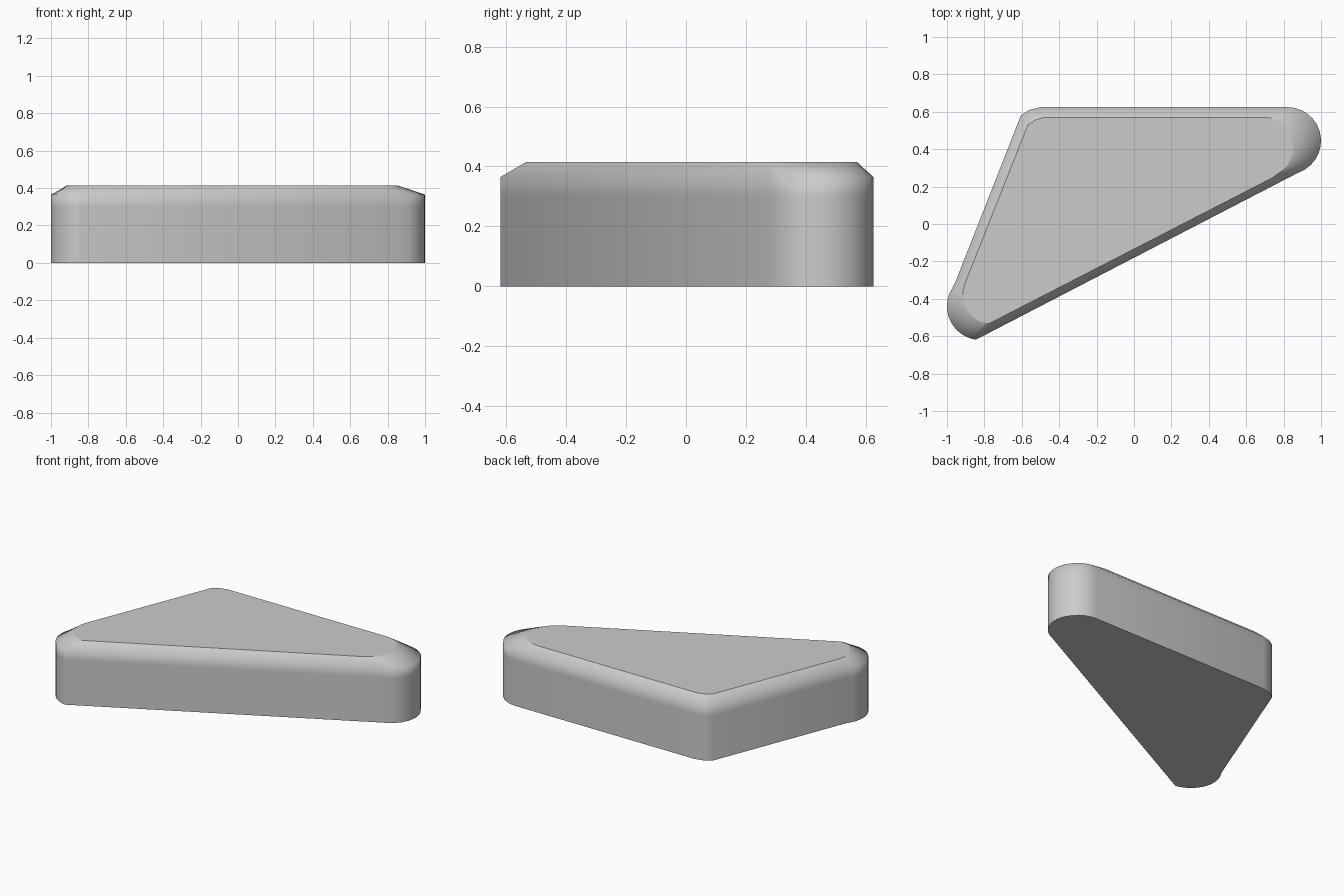
import bpy, bmesh
from math import cos, sin, radians

if "Cube" in bpy.data.objects:
    bpy.data.objects.remove(bpy.data.objects["Cube"])


def arc(cx, cy, rx, ry, a0, a1, n=12):
    angles = [radians(a0 + (a1 - a0) * i / n) for i in range(n + 1)]
    return [(cx + rx * cos(a), cy + ry * sin(a)) for a in angles]


# Plan outlines, point for point: back-left corner, left cap, right cap
outer = ([(-0.50, 0.625), (-0.56, 0.61), (-0.605, 0.58), (-0.955, -0.31)]
         + arc(-0.82, -0.44, 0.18, 0.18, 150, 262)
         + [(0.86, 0.265)]
         + arc(0.82, 0.445, 0.18, 0.18, -58, 90))
inner = ([(-0.48, 0.57), (-0.525, 0.557), (-0.567, 0.53), (-0.905, -0.32)]
         + arc(-0.755, -0.375, 0.16, 0.16, 174, 262)
         + [(0.74, 0.247)]
         + arc(0.70, 0.41, 0.15, 0.16, -65, 90))

# Straight wall, support loop and sloped rim
bm = bmesh.new()
loops = [[bm.verts.new((x, y, z)) for x, y in pts]
         for pts, z in ((outer, 0), (outer, 0.30), (outer, 0.365), (inner, 0.415))]
n = len(outer)
for low, high in zip(loops, loops[1:]):
    for i in range(n):
        j = (i + 1) % n
        bm.faces.new((low[i], low[j], high[j], high[i]))
bottom = bm.faces.new(loops[0][::-1])
top = bm.faces.new(loops[-1])
bmesh.ops.recalc_face_normals(bm, faces=bm.faces[:])

# Smooth wall blending into the rim, crisp flat faces top and bottom
for f in bm.faces:
    f.smooth = f not in (top, bottom)
for f in (top, bottom):
    for e in f.edges:
        e.smooth = False

mesh = bpy.data.meshes.new("wedge_block")
bm.to_mesh(mesh)
bm.free()
block = bpy.data.objects.new("wedge_block", mesh)
bpy.context.collection.objects.link(block)
